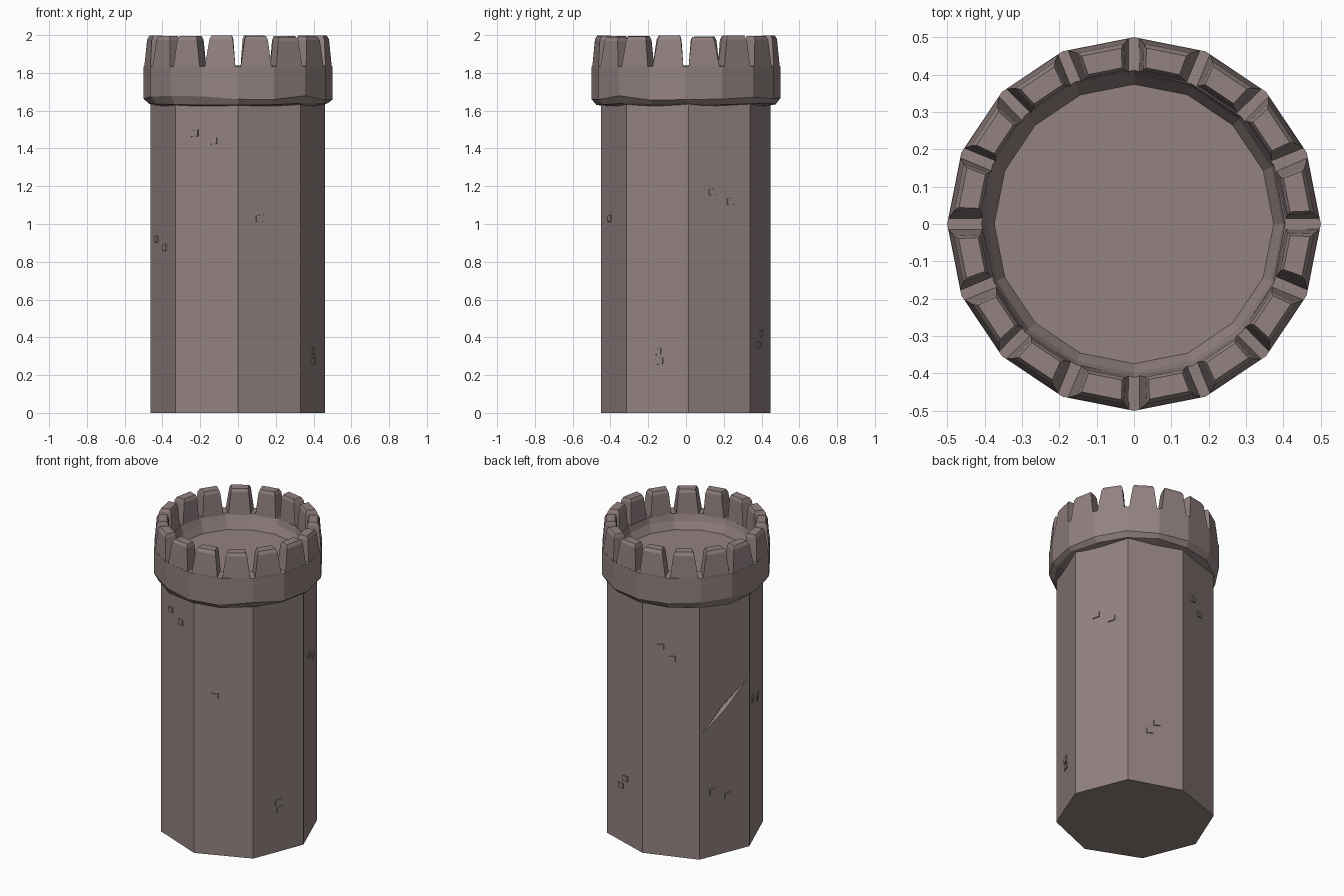
import bpy, bmesh, math, random
from mathutils import Vector

if "Cube" in bpy.data.objects:
    bpy.data.objects.remove(bpy.data.objects["Cube"])

random.seed(4)
stone = bpy.data.materials.new("grey_brown_stone")
stone.diffuse_color = (0.29, 0.225, 0.22, 1)
stone.use_nodes = True
stone.node_tree.nodes["Principled BSDF"].inputs["Base Color"].default_value = stone.diffuse_color


def finish(bm, name, fix=True):
    if fix:
        bmesh.ops.recalc_face_normals(bm, faces=bm.faces[:])
    me = bpy.data.meshes.new(name)
    bm.to_mesh(me)
    bm.free()
    me.materials.append(stone)
    ob = bpy.data.objects.new(name, me)
    bpy.context.collection.objects.link(ob)
    return ob


def loft(bm, rings, cap=True):
    """Join rings of points with quads, optionally closing both ends."""
    vs = [[bm.verts.new(p) for p in r] for r in rings]
    for a, b in zip(vs, vs[1:]):
        n = len(a)
        for i in range(n):
            j = (i + 1) % n
            bm.faces.new((a[i], a[j], b[j], b[i]))
    if cap:
        bm.faces.new(vs[0][::-1])
        bm.faces.new(vs[-1])


# Eight-sided shaft outline, vertex i at 45*i degrees
OCT = [(.46, .012), (.33, .338), (0, .447), (-.33, .335),
       (-.462, .012), (-.33, -.316), (0, -.45), (.33, -.316)]
TOP = 1.66


def on_face(i, u, z, out=0.0):
    a, b = Vector((*OCT[i], 0)), Vector((*OCT[(i + 1) % 8], 0))
    t = (b - a).normalized()
    n = Vector((t.y, -t.x, 0))
    return a.lerp(b, u) + n * out + Vector((0, 0, z))


# Shaft, with a diagonal gash in face 3
bm = bmesh.new()
lo = [bm.verts.new((x, y, 0)) for x, y in OCT]
hi = [bm.verts.new((x, y, TOP)) for x, y in OCT]
bm.faces.new(lo[::-1])
bm.faces.new(hi)
for i in range(8):
    j = (i + 1) % 8
    if i != 3:
        bm.faces.new((lo[i], lo[j], hi[j], hi[i]))
P, Q = [bm.verts.new(on_face(3, u, z)) for u, z in ((.06, .81), (.96, 1.09))]
M1 = bm.verts.new(on_face(3, .54, .935))
M2 = bm.verts.new(on_face(3, .48, .965))
C = bm.verts.new(on_face(3, .51, .95, -.02))
bm.faces.new((lo[3], lo[4], hi[4], Q, M1, P))
bm.faces.new((lo[3], P, M2, Q, hi[4], hi[3]))
for tri in ((P, M1, C), (M1, Q, C), (Q, M2, C), (M2, P, C)):
    bm.faces.new(tri)
finish(bm, "tower_shaft", False)

# Small raised bricks scattered on the shaft: face, position across, height
BRICKS = [(5, .30, 1.48), (5, .60, 1.44), (6, .35, 1.03), (4, .23, .92),
          (4, .58, .875), (7, .50, .325), (7, .53, .275), (0, .40, 1.17),
          (0, .69, 1.12), (1, .53, .42), (1, .40, .36), (2, .32, 1.35),
          (2, .52, 1.28), (3, .27, .42), (3, .57, .37)]
bm = bmesh.new()
for i, u, z in BRICKS:
    rings = []
    for out, s in ((-.01, 1), (.006, .92)):
        du, dz = .066 * s, .018 * s
        rings.append([on_face(i, u + a * du, z + b * dz + a * .002, out)
                      for a, b in ((-1, -1), (1, -1), (1, 1), (-1, 1))])
    loft(bm, rings)
finish(bm, "shaft_bricks")


def ring16(r, z, jr=0.0, jz=0.0):
    pts = []
    for k in range(16):
        a = math.tau * k / 16
        q = r + random.uniform(-jr, jr)
        pts.append((q * math.cos(a), q * math.sin(a),
                    z + random.uniform(-jz, jz)))
    return pts


# Sixteen-sided parapet ring with sunken roof floor
bm = bmesh.new()
loft(bm, [ring16(.43, 1.625), ring16(.475, 1.635, .004, .008),
          ring16(.5, 1.668, 0, .012), ring16(.5, 1.835),
          ring16(.408, 1.84, .004), ring16(.395, 1.80, .004, .008),
          ring16(.374, 1.75)])
finish(bm, "parapet")

# Tapered battlements, one on each parapet side
bm = bmesh.new()
for k in range(16):
    a = math.tau * (k + .5) / 16
    d = Vector((math.cos(a), math.sin(a), 0))
    t = Vector((-d.y, d.x, 0))
    top = 2.0 - random.uniform(0, .01)
    skew = random.uniform(-.006, .006)
    rings = []
    # outer distance, outer half width, inner distance, inner half width, z
    for do, wo, di, wi, z, s in ((.490, .084, .400, .066, 1.825, 0),
                                 (.478, .063, .408, .052, top - .02, skew),
                                 (.468, .054, .416, .046, top, skew)):
        rings.append([d * do + t * (s - wo) + Vector((0, 0, z)),
                      d * do + t * (s + wo) + Vector((0, 0, z)),
                      d * di + t * (s + wi) + Vector((0, 0, z)),
                      d * di + t * (s - wi) + Vector((0, 0, z))])
    loft(bm, rings)
finish(bm, "battlements")
